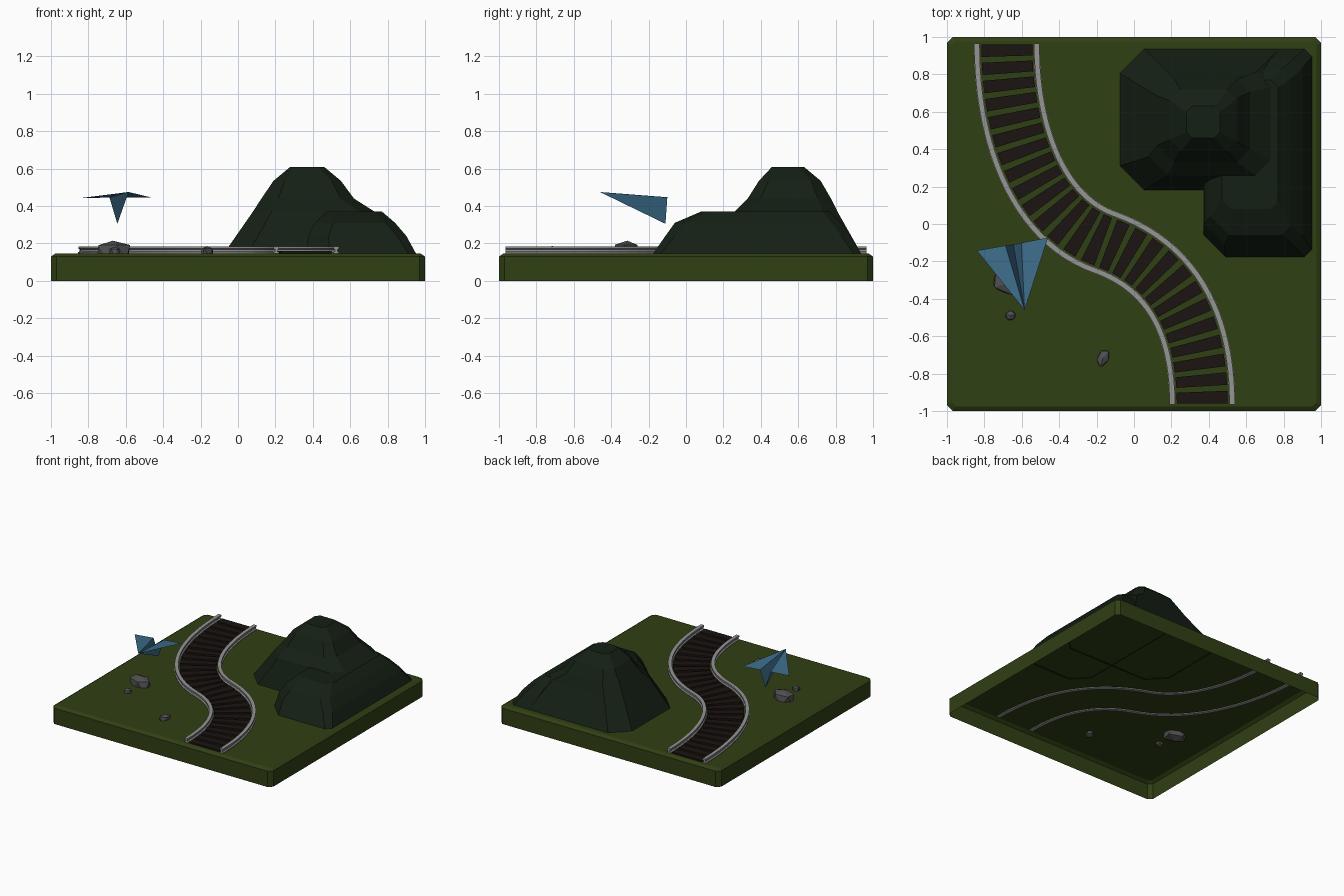
import bpy, bmesh, math, random
from mathutils import Vector

if "Cube" in bpy.data.objects:
    bpy.data.objects.remove(bpy.data.objects["Cube"])

def material(name, rgb):
    m = bpy.data.materials.new(name)
    m.diffuse_color = (*rgb, 1)
    m.use_nodes = True
    m.node_tree.nodes["Principled BSDF"].inputs["Base Color"].default_value = m.diffuse_color
    return m

GRASS = material("grass", (0.03, 0.05, 0.007))
MOSS = material("dark_moss", (0.007, 0.014, 0.007))
WOOD = material("dark_wood", (0.011, 0.007, 0.006))
PAPER = material("blue_paper", (0.045, 0.15, 0.25))
STEEL = material("steel", (0.3, 0.3, 0.3))
STONE = material("stone", (0.08, 0.08, 0.08))

def finish(name, bm, mat, recalc=True):
    if recalc:
        bmesh.ops.recalc_face_normals(bm, faces=bm.faces)
    mesh = bpy.data.meshes.new(name)
    bm.to_mesh(mesh)
    bm.free()
    mesh.materials.append(mat)
    ob = bpy.data.objects.new(name, mesh)
    bpy.context.collection.objects.link(ob)
    return ob

def bridge(bm, a, b):
    n = len(a)
    for i in range(n):
        bm.faces.new((a[i], a[(i + 1) % n], b[(i + 1) % n], b[i]))

def stack(name, levels, mat):
    """Chamfered rectangles lofted upward, capped on top, open below.
    Level: z, x0, x1, y0, y1, left chamfer, right chamfer."""
    bm = bmesh.new()
    prev = None
    for z, x0, x1, y0, y1, cl, cr in levels:
        pts = [(x0 + cl, y0), (x1 - cr, y0), (x1, y0 + cr), (x1, y1 - cr),
               (x1 - cr, y1), (x0 + cl, y1), (x0, y1 - cl), (x0, y0 + cl)]
        ring = [bm.verts.new((x, y, z)) for x, y in pts]
        if prev:
            bridge(bm, prev, ring)
        prev = ring
    bm.faces.new(prev)
    return finish(name, bm, mat, False)

# Hollow ground tile
stack("ground_tile", [(0, -1, 1, -1, 1, .03, .03),
                      (.13, -1, 1, -1, 1, .03, .03),
                      (.147, -.975, .975, -.975, .975, .02, .02)], GRASS)

# Hill: tall peak and lower shoulder
stack("hill_peak", [(.14, -.08, .88, .18, .94, .13, .1),
                    (.37, .08, .73, .26, .81, .10, .08),
                    (.44, .125, .62, .33, .775, .09, .07),
                    (.535, .19, .55, .39, .72, .06, .05),
                    (.61, .28, .46, .46, .63, .03, .03)], MOSS)
stack("hill_shoulder", [(.14, .37, .955, -.18, .94, .12, .04),
                        (.24, .374, .90, -.11, .88, .11, .05),
                        (.31, .41, .84, -.06, .83, .10, .05),
                        (.37, .47, .77, .08, .77, .05, .04)], MOSS)

# Track centreline: two bezier spans sampled evenly along their length
SPANS = [((-.68, .965), (-.68, .45), (-.5, .02), (-.15, -.1)),
         ((-.15, -.1), (.18, -.22), (.365, -.5), (.365, -.965))]

def bezier(p, t):
    u = 1 - t
    w = (u**3, 3*u*u*t, 3*u*t*t, t**3)
    return Vector((sum(a * q[0] for a, q in zip(w, p)),
                   sum(a * q[1] for a, q in zip(w, p))))

path = [bezier(SPANS[0], i / 200) for i in range(200)]
path += [bezier(SPANS[1], i / 200) for i in range(201)]
dist = [0]
for a, b in zip(path, path[1:]):
    dist.append(dist[-1] + (b - a).length)
LENGTH = dist[-1]

def on_track(s, off):
    """Point at distance s along the track, offset sideways."""
    i = 1
    while i < len(path) - 1 and dist[i] < s:
        i += 1
    a, b = path[i - 1], path[i]
    d = (b - a).normalized()
    p = a.lerp(b, (s - dist[i - 1]) / (dist[i] - dist[i - 1]))
    return p + Vector((-d.y, d.x)) * off

# Rails with an I-shaped section
HALF = [(.015, .14), (.015, .153), (.007, .158), (.007, .168), (.014, .172), (.014, .184)]
SECTION = HALF + [(-x, z) for x, z in reversed(HALF)]
for name, side in (("left_rail", .16), ("right_rail", -.16)):
    bm = bmesh.new()
    rings = []
    for k in range(49):
        s = LENGTH * k / 48
        rings.append([bm.verts.new((*on_track(s, side + x), z)) for x, z in SECTION])
    for a, b in zip(rings, rings[1:]):
        bridge(bm, a, b)
    bm.faces.new(rings[0])
    bm.faces.new(rings[-1])
    finish(name, bm, STEEL)

# Sleepers, wedge-shaped where the track bends
bm = bmesh.new()
count = round((LENGTH - .07) / .0925)
for k in range(count + 1):
    s = .037 + (LENGTH - .074) * k / count
    low, high = ([bm.verts.new((*on_track(s + ds, off), z))
                  for ds, off in ((-.031, -.136), (.031, -.136), (.031, .136), (-.031, .136))]
                 for z in (.1475, .16))
    bridge(bm, low, high)
    bm.faces.new(low)
    bm.faces.new(high)
finish("sleepers", bm, WOOD)

# Rocks: faceted, jittered and flattened
def rock(name, centre, size, angle, seed):
    rnd = random.Random(seed)
    bm = bmesh.new()
    bmesh.ops.create_icosphere(bm, subdivisions=1, radius=1)
    top = .75
    for v in bm.verts:
        v.co *= rnd.uniform(.95, 1.15)
        v.co.z = max(-top, min(top, v.co.z)) / top
        x, y = v.co.x * size[0], v.co.y * size[1]
        c, s = math.cos(angle), math.sin(angle)
        v.co = Vector(centre) + Vector((x*c - y*s, x*s + y*c, v.co.z * size[2]))
    finish(name, bm, STONE)

rock("large_rock", (-.67, -.315, .152), (.098, .066, .063), -.15, 2)
rock("small_rock", (-.66, -.49, .15), (.028, .028, .032), .3, 5)
rock("front_rock", (-.165, -.715, .15), (.032, .05, .036), -.5, 8)

# Paper plane: two wings and a folded keel
bm = bmesh.new()
nose, tip_l, in_l, keel, in_r, tip_r = [bm.verts.new(p) for p in (
    (-.585, -.46, .475), (-.84, -.142, .443), (-.687, -.115, .445),
    (-.645, -.11, .305), (-.602, -.1, .445), (-.46, -.073, .445))]
for a, b in ((tip_l, in_l), (in_l, keel), (keel, in_r), (in_r, tip_r)):
    bm.faces.new((nose, b, a))
finish("paper_plane", bm, PAPER, False)
